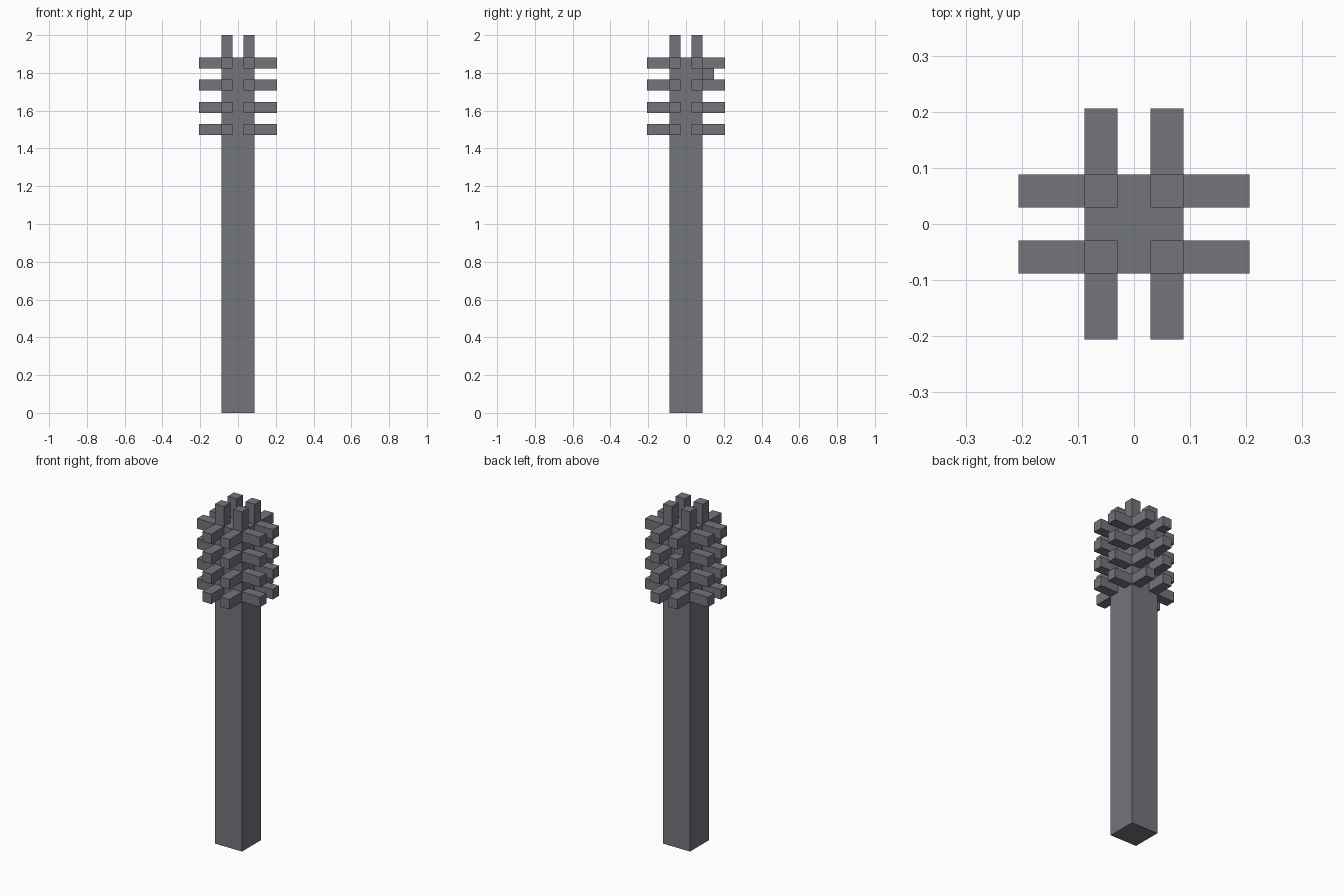
import bpy
import bmesh
from mathutils import Vector

cube = bpy.data.objects.get("Cube")
if cube:
    bpy.data.objects.remove(cube, do_unlink=True)

U = 2 / 34  # one grid unit; the whole model is 34 units tall

# Single grey material
grey = bpy.data.materials.new("stone grey")
grey.use_nodes = True
colour = (0.174, 0.178, 0.202, 1)
grey.diffuse_color = colour
grey.node_tree.nodes["Principled BSDF"].inputs["Base Color"].default_value = colour


def box(name, low, high):
    """Flat-shaded box between two corners given in grid units."""
    low, high = Vector(low) * U, Vector(high) * U
    bm = bmesh.new()
    bmesh.ops.create_cube(bm, size=1)
    for v in bm.verts:
        v.co = (low + high) / 2 + v.co * (high - low)
    mesh = bpy.data.meshes.new(name)
    bm.to_mesh(mesh)
    bm.free()
    mesh.materials.append(grey)
    obj = bpy.data.objects.new(name, mesh)
    bpy.context.collection.objects.link(obj)
    return obj


def span(a, b):
    return min(a, b), max(a, b)


# Square shaft
box("shaft", (-1.5, -1.5, 0), (1.5, 1.5, 32))

# Four tiers of side prongs, two on each face
for tier, z in enumerate((25, 27, 29, 31), 1):
    for face in (-1, 1):
        near, far = span(face * 1.5, face * 3.5)
        for side in (-1, 1):
            a, b = span(side * 0.5, side * 1.5)
            box(f"side_prong_x_tier_{tier}", (near, a, z), (far, b, z + 1))
            box(f"side_prong_y_tier_{tier}", (a, near, z), (b, far, z + 1))

# Upright prongs on the top corners
for sx in (-1, 1):
    for sy in (-1, 1):
        x0, x1 = span(sx * 0.5, sx * 1.5)
        y0, y1 = span(sy * 0.5, sy * 1.5)
        box("top_prong", (x0, y0, 32), (x1, y1, 34))

# Small block joining two prongs on the back
box("back_joining_block", (-1.5, 1.5, 30), (-0.5, 2.5, 31))
